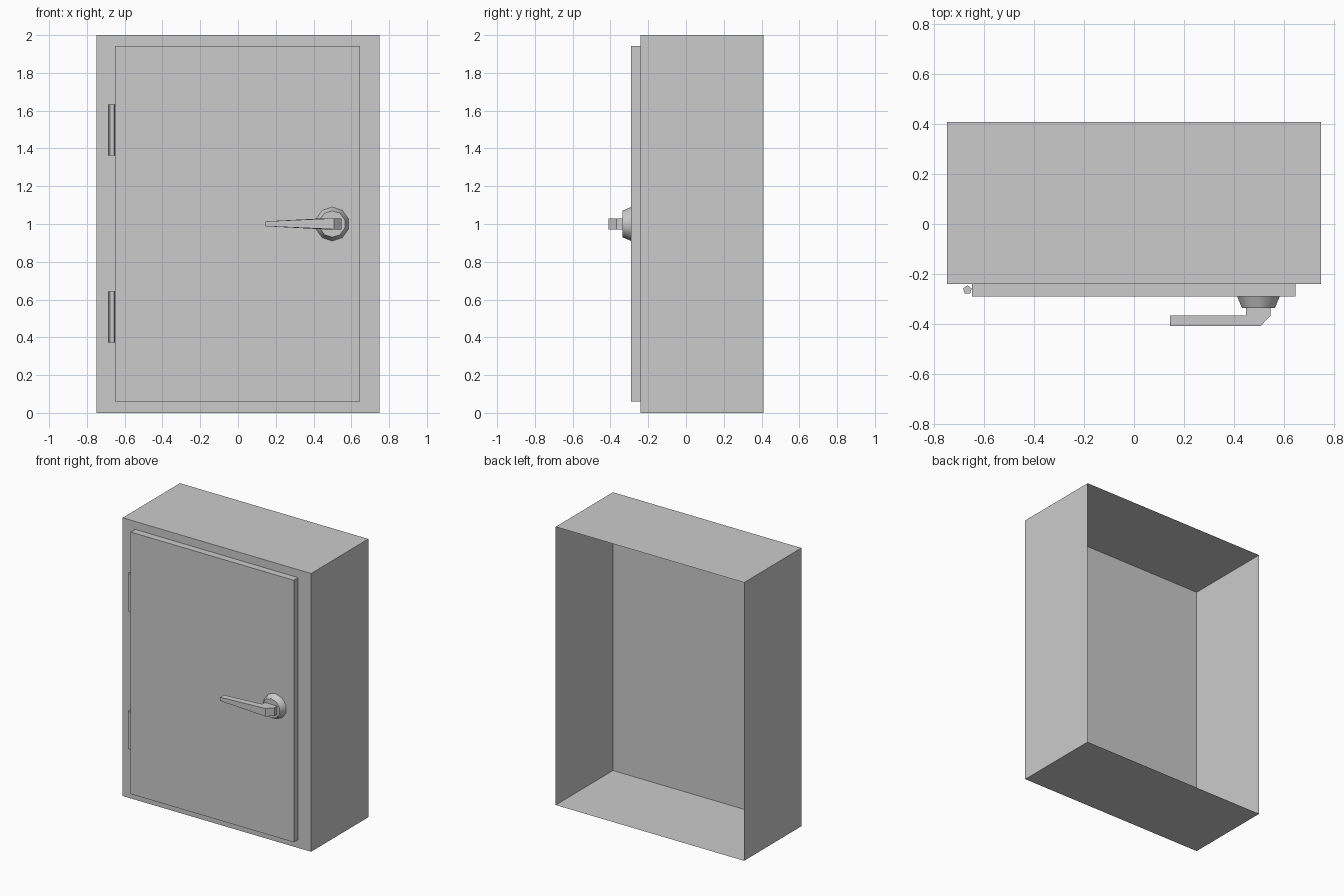
import bpy, bmesh, math
from mathutils import Matrix, Vector

if "Cube" in bpy.data.objects:
    bpy.data.objects.remove(bpy.data.objects["Cube"])

FRONT, DOOR, KNOB = -0.24, -0.29, -0.336   # y of the successive front planes


def finish(name, bm):
    bmesh.ops.recalc_face_normals(bm, faces=bm.faces)
    mesh = bpy.data.meshes.new(name)
    bm.to_mesh(mesh)
    bm.free()
    obj = bpy.data.objects.new(name, mesh)
    bpy.context.collection.objects.link(obj)
    return obj


def drop_back(bm):
    """Remove the face looking towards +y."""
    bm.normal_update()
    back = [f for f in bm.faces if f.normal.y > 0.99]
    bmesh.ops.delete(bm, geom=back, context='FACES_ONLY')


def open_box(name, lo, hi):
    """Sheet box without its rear face."""
    lo, hi = Vector(lo), Vector(hi)
    bm = bmesh.new()
    mat = Matrix.Translation((lo + hi) / 2) @ Matrix.Diagonal((*(hi - lo), 1))
    bmesh.ops.create_cube(bm, size=1, matrix=mat)
    drop_back(bm)
    return finish(name, bm)


# Cabinet shell and raised door
open_box("cabinet_shell", (-0.749, FRONT, 0), (0.749, 0.41, 2))
open_box("door", (-0.65, DOOR, 0.06), (0.647, FRONT, 1.943))

# Five-sided hinge pins
for name, z in (("lower_hinge", 0.507), ("upper_hinge", 1.497)):
    bm = bmesh.new()
    bmesh.ops.create_cone(bm, cap_ends=True, segments=5, radius1=0.018,
                          radius2=0.018, depth=0.27,
                          matrix=Matrix.Translation((-0.668, -0.264, z)))
    finish(name, bm)

# Tapered round handle base
bm = bmesh.new()
mat = Matrix.Translation((0.499, (DOOR + KNOB) / 2, 1)) @ Matrix.Rotation(math.pi / 2, 4, 'X')
bmesh.ops.create_cone(bm, cap_ends=True, segments=10, radius1=0.09, radius2=0.07,
                      depth=DOOR - KNOB, matrix=mat)
drop_back(bm)
base = finish("handle_base", bm)
bpy.context.view_layer.objects.active = base
base.select_set(True)
bpy.ops.object.shade_smooth_by_angle(angle=math.radians(40))

# Bent lever: plan profile (x, y, half height), narrowing to the tip
profile = [(0.449, KNOB, 0.029), (0.547, KNOB, 0.029), (0.547, -0.368, 0.029),
           (0.507, -0.41, 0.029), (0.145, -0.41, 0.013), (0.145, -0.367, 0.013),
           (0.449, -0.367, 0.029)]
bm = bmesh.new()
top, bottom = ([bm.verts.new((x, y, 1.001 + s * h)) for x, y, h in profile] for s in (1, -1))
for ring in (top, bottom):
    bm.faces.new([ring[i] for i in (0, 1, 2, 3, 6)])
    bm.faces.new(ring[3:7])
for i in range(1, 8):                       # side walls; open where it meets the base
    a, b = i % 7, (i + 1) % 7
    if a != 0:
        bm.faces.new((top[a], top[b], bottom[b], bottom[a]))
finish("handle_lever", bm)
